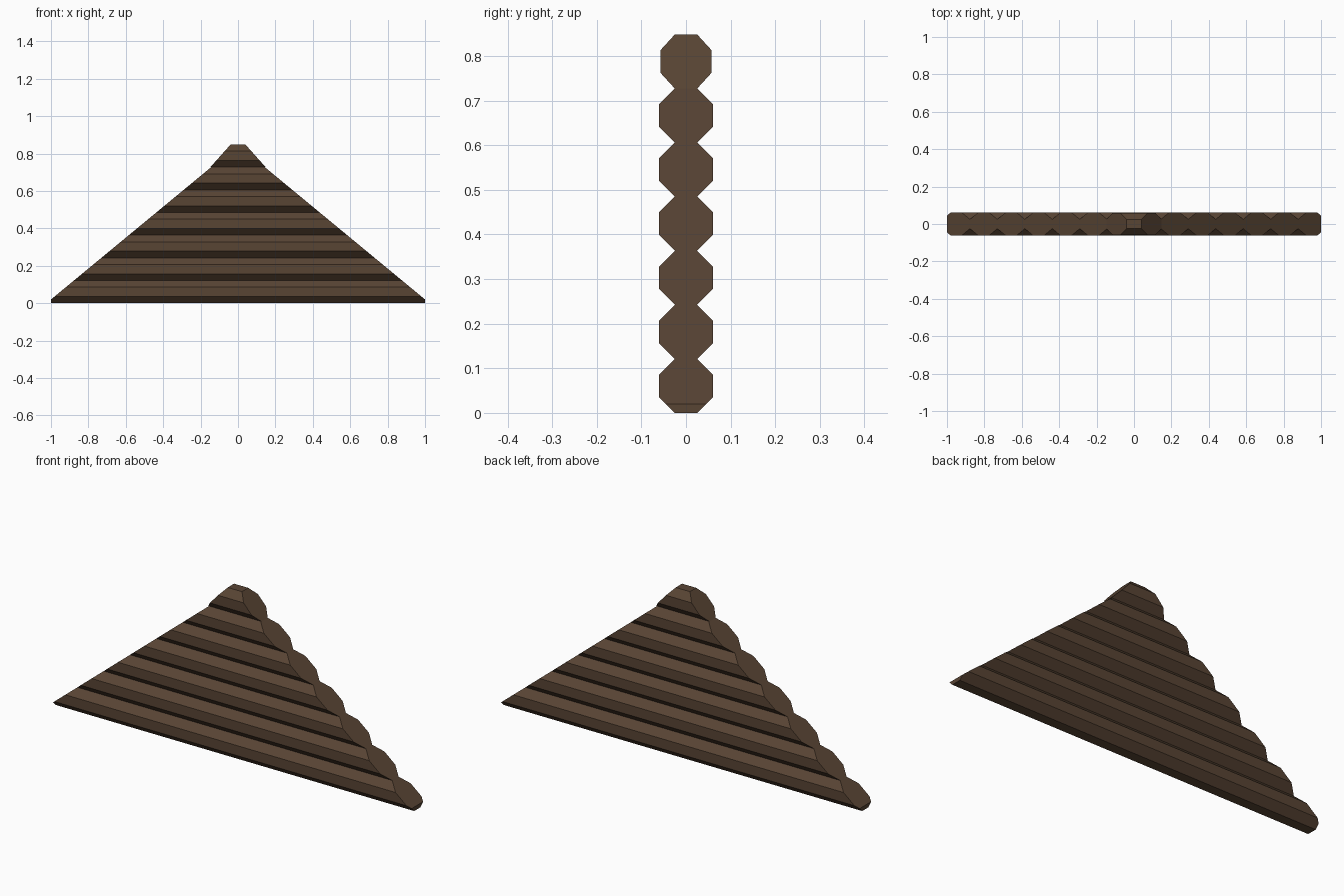
import bpy, bmesh, math
from mathutils import Vector

if "Cube" in bpy.data.objects:
    bpy.data.objects.remove(bpy.data.objects["Cube"])

LOGS = 7
PITCH = 0.1212            # height of one log
HALF = PITCH / 2
CORNER = HALF * math.tan(math.pi / 8)   # half of one octagon side

wood = bpy.data.materials.new("dark brown wood")
wood.diffuse_color = (0.098, 0.058, 0.034, 1)
wood.use_nodes = True
wood.node_tree.nodes["Principled BSDF"].inputs["Base Color"].default_value = wood.diffuse_color


def add_log(name, z, half_y, low, high):
    """Octagonal log along x, ends cut along the slope low -> high (x, z)."""
    bm = bmesh.new()
    profile = [(CORNER, -HALF), (half_y, -CORNER), (half_y, CORNER), (CORNER, HALF),
               (-CORNER, HALF), (-half_y, CORNER), (-half_y, -CORNER), (-CORNER, -HALF)]
    face = bm.faces.new([bm.verts.new((-1, y, z + dz)) for y, dz in profile])
    ext = bmesh.ops.extrude_face_region(bm, geom=[face], use_keep_orig=True)
    bmesh.ops.translate(bm, vec=(2, 0, 0),
                        verts=[v for v in ext["geom"] if isinstance(v, bmesh.types.BMVert)])
    # mitre both ends to the roof slope
    for side in (-1, 1):
        normal = Vector((side * (high[1] - low[1]), 0, low[0] - high[0])).normalized()
        cut = bmesh.ops.bisect_plane(bm, geom=bm.verts[:] + bm.edges[:] + bm.faces[:],
                                     plane_co=(side * low[0], 0, low[1]),
                                     plane_no=normal, clear_outer=True)
        edges = [e for e in cut["geom_cut"] if isinstance(e, bmesh.types.BMEdge)]
        bmesh.ops.holes_fill(bm, edges=edges)
    bmesh.ops.recalc_face_normals(bm, faces=bm.faces[:])
    mesh = bpy.data.meshes.new(name)
    bm.to_mesh(mesh)
    bm.free()
    mesh.materials.append(wood)
    bpy.context.collection.objects.link(bpy.data.objects.new(name, mesh))


# stacked gable logs
for i in range(LOGS - 1):
    add_log(f"gable_log_{i + 1}", HALF + i * PITCH, 0.0606, (1.0, 0.02), (0.15, 0.722))

# short ridge log with steeper ends
add_log("ridge_log", HALF + (LOGS - 1) * PITCH, 0.0575, (0.15, 0.725), (0.04, 0.848))
